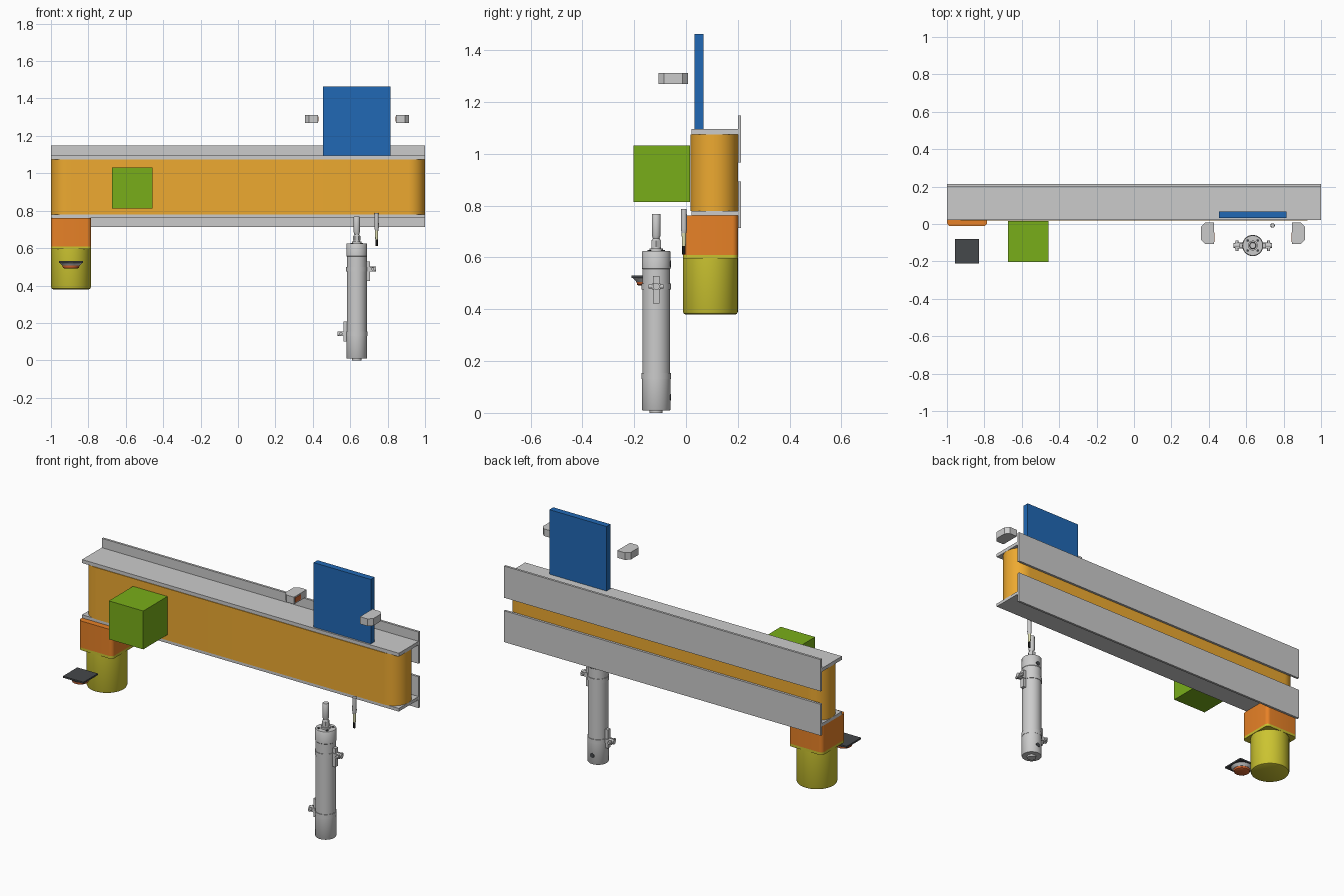
import bpy, bmesh, math
from mathutils import Matrix, Vector

if "Cube" in bpy.data.objects:
    bpy.data.objects.remove(bpy.data.objects["Cube"])

MATS = {}


def colour(name, r, g, b):
    m = bpy.data.materials.new(name)
    m.diffuse_color = (r, g, b, 1)
    m.use_nodes = True
    m.node_tree.nodes["Principled BSDF"].inputs["Base Color"].default_value = m.diffuse_color
    MATS[name] = m


colour("belt_orange", 0.85, 0.40, 0.03)
colour("gear_orange", 0.80, 0.22, 0.02)
colour("motor_yellow", 0.60, 0.55, 0.03)
colour("green", 0.19, 0.42, 0.01)
colour("blue", 0.015, 0.14, 0.46)
colour("red", 0.65, 0.13, 0.03)
colour("dark", 0.06, 0.065, 0.07)
colour("black", 0.01, 0.01, 0.01)
colour("cream", 0.75, 0.75, 0.45)


def finish(name, bm, mat=None, angle=35):
    bmesh.ops.recalc_face_normals(bm, faces=bm.faces)
    me = bpy.data.meshes.new(name)
    bm.to_mesh(me)
    bm.free()
    for p in me.polygons:
        p.use_smooth = True
    me.set_sharp_from_angle(angle=math.radians(angle))
    ob = bpy.data.objects.new(name, me)
    bpy.context.collection.objects.link(ob)
    if mat:
        me.materials.append(MATS[mat])
    return ob


def box(name, x, y, z, mat=None):
    bm = bmesh.new()
    bmesh.ops.create_cube(bm, size=1)
    for v in bm.verts:
        v.co = [(a + b) / 2 + c * (b - a) for (a, b), c in zip((x, y, z), v.co)]
    return finish(name, bm, mat)


def prism(name, pts, z0, z1, mat=None):
    bm = bmesh.new()
    f = bm.faces.new([bm.verts.new((x, y, z0)) for x, y in pts])
    up = bmesh.ops.extrude_face_region(bm, geom=[f])["geom"]
    for v in up:
        if isinstance(v, bmesh.types.BMVert):
            v.co.z = z1
    return finish(name, bm, mat)


def rounded(x0, x1, y0, y1, r, n=6):
    pts = []
    for cx, cy, a0 in ((x1 - r, y1 - r, 0), (x0 + r, y1 - r, 90),
                       (x0 + r, y0 + r, 180), (x1 - r, y0 + r, 270)):
        for i in range(n + 1):
            a = math.radians(a0 + 90 * i / n)
            pts.append((cx + r * math.cos(a), cy + r * math.sin(a)))
    return pts


def lathe(name, profile, loc, mat=None, axis=(0, 0, 1), n=32):
    # profile is (radius, height) pairs, capped at both ends
    bm = bmesh.new()
    rings = [[bm.verts.new((r * math.cos(2 * math.pi * i / n),
                            r * math.sin(2 * math.pi * i / n), h)) for i in range(n)]
             for r, h in profile]
    for a, b in zip(rings, rings[1:]):
        for i in range(n):
            j = (i + 1) % n
            bm.faces.new((a[i], a[j], b[j], b[i]))
    bm.faces.new(rings[0])
    bm.faces.new(rings[-1])
    rot = Vector((0, 0, 1)).rotation_difference(Vector(axis)).to_matrix().to_4x4()
    bm.transform(Matrix.Translation(loc) @ rot)
    return finish(name, bm, mat)


# Conveyor belt running around vertical end pulleys
prism("belt", rounded(-1, 1, 0.018, 0.2, 0.09, 12), 0.78, 1.075, "belt_orange")

# Angle rails above and below the belt
for side, z0, z1, b0, b1 in (("top", 1.075, 1.095, 0.967, 1.148),
                             ("bottom", 0.762, 0.78, 0.714, 0.893)):
    box(side + "_rail_flange", (-1, 1), (0.022, 0.2), (z0, z1))
    box(side + "_rail_back", (-1, 1), (0.2, 0.213), (b0, b1))

# Drive unit
sq = rounded(-1, -0.785, -0.012, 0.2, 0.022)
prism("gearbox", sq, 0.61, 0.762, "gear_orange")
prism("motor_flange", sq, 0.595, 0.61, "motor_yellow")
lathe("motor", [(0.097, 0.38), (0.103, 0.383), (0.106, 0.39), (0.106, 0.595)],
      (-0.893, 0.094, 0), "motor_yellow", n=48)

# Workpiece and stop plate
box("green_box", (-0.674, -0.457), (-0.202, 0.016), (0.813, 1.032), "green")
box("blue_panel", (0.455, 0.816), (0.032, 0.067), (1.095, 1.463), "blue")

# Facing pair of light sensors, outer corners chamfered
for side, s in (("left", -1), ("right", 1)):
    def px(d):
        return 0.636 + s * d
    c = 0.022
    pts = [(px(0.208), -0.106), (px(0.278 - c), -0.106), (px(0.278), -0.106 + c),
           (px(0.278), 0.008 - c), (px(0.278 - c), 0.008), (px(0.208), 0.008)]
    prism(side + "_sensor", pts, 1.27, 1.311)
    box(side + "_sensor_lens", sorted((px(0.206), px(0.21))), (-0.095, -0.045),
        (1.277, 1.304), "red")

# Hanging lamp with square top plate
lx, ly = -0.893, -0.146
box("lamp_plate", (lx - 0.065, lx + 0.065), (ly - 0.065, ly + 0.065), (0.521, 0.53), "dark")
lathe("lamp_body", [(0.046, 0.506), (0.06, 0.521)], (lx, ly, 0))
lathe("lamp_lens", [(0.036, 0.491), (0.043, 0.495), (0.045, 0.506)], (lx, ly, 0), "red")

# Pneumatic cylinder
cx, cy = 0.635, -0.115
lathe("cylinder_body", [(0.053, 0.01), (0.055, 0.013), (0.055, 0.135), (0.0535, 0.137),
                        (0.0535, 0.555), (0.055, 0.557), (0.055, 0.622), (0.053, 0.625)],
      (cx, cy, 0), n=48)
lathe("cylinder_foot", [(0.025, 0), (0.025, 0.012)], (cx, cy, 0))
lathe("cylinder_collar", [(0.026, 0.62), (0.026, 0.635)], (cx, cy, 0))
lathe("piston_rod", [(0.018, 0.63), (0.018, 0.665), (0.012, 0.675), (0.012, 0.69)], (cx, cy, 0))
lathe("rod_nut", [(0.021, 0.64), (0.021, 0.665)], (cx, cy, 0), n=6)
lathe("rod_end", [(0.012, 0.672), (0.017, 0.685), (0.017, 0.765), (0.015, 0.768)], (cx, cy, 0))
for i in range(4):
    a = math.radians(45 + 90 * i)
    p = (cx + 0.038 * math.cos(a), cy + 0.038 * math.sin(a), 0)
    lathe(f"end_screw_{i + 1}", [(0.007, 0.62), (0.007, 0.628)], p, "dark", n=12)
for i, z in enumerate((0.06, 0.575)):
    lathe(f"air_port_{i + 1}", [(0.013, 0), (0.013, 0.003)], (cx, cy + 0.0535, z), "dark",
          axis=(0, 1, 0), n=20)

# Switch clamps on the cylinder, on opposite sides
for side, s, z in (("upper", 1, 0.488), ("lower", -1, 0.142)):
    lathe(side + "_clamp_band", [(0.0565, z - 0.012), (0.0565, z + 0.012)], (cx, cy, 0), n=48)
    box(side + "_switch", sorted((cx + s * 0.052, cx + s * 0.07)), (cy - 0.012, cy + 0.012),
        (z - 0.04, z + 0.065) if s < 0 else (z - 0.065, z + 0.04))
    for k in (-1, 1):
        box(side + "_clamp_ear", sorted((cx + s * 0.05, cx + s * 0.095)),
            sorted((cy + k * 0.009, cy + k * 0.016)), (z - 0.012, z + 0.012))
    lathe(side + "_clamp_bolt", [(0.008, -0.03), (0.008, 0.028)], (cx + s * 0.085, cy, z),
          axis=(0, 1, 0), n=16)
    lathe(side + "_clamp_knob", [(0.013, 0), (0.013, 0.035)], (cx + s * 0.067, cy, z),
          axis=(s, 0, 0), n=20)

# Pencil probe
pen = (0.741, -0.008, 0)
lathe("probe_body", [(0.009, 0.695), (0.012, 0.71), (0.0105, 0.787)], pen, n=20)
lathe("probe_sleeve", [(0.007, 0.645), (0.009, 0.695)], pen, "cream", n=20)
lathe("probe_tip", [(0.0065, 0.612), (0.0065, 0.645)], pen, "black", n=20)
